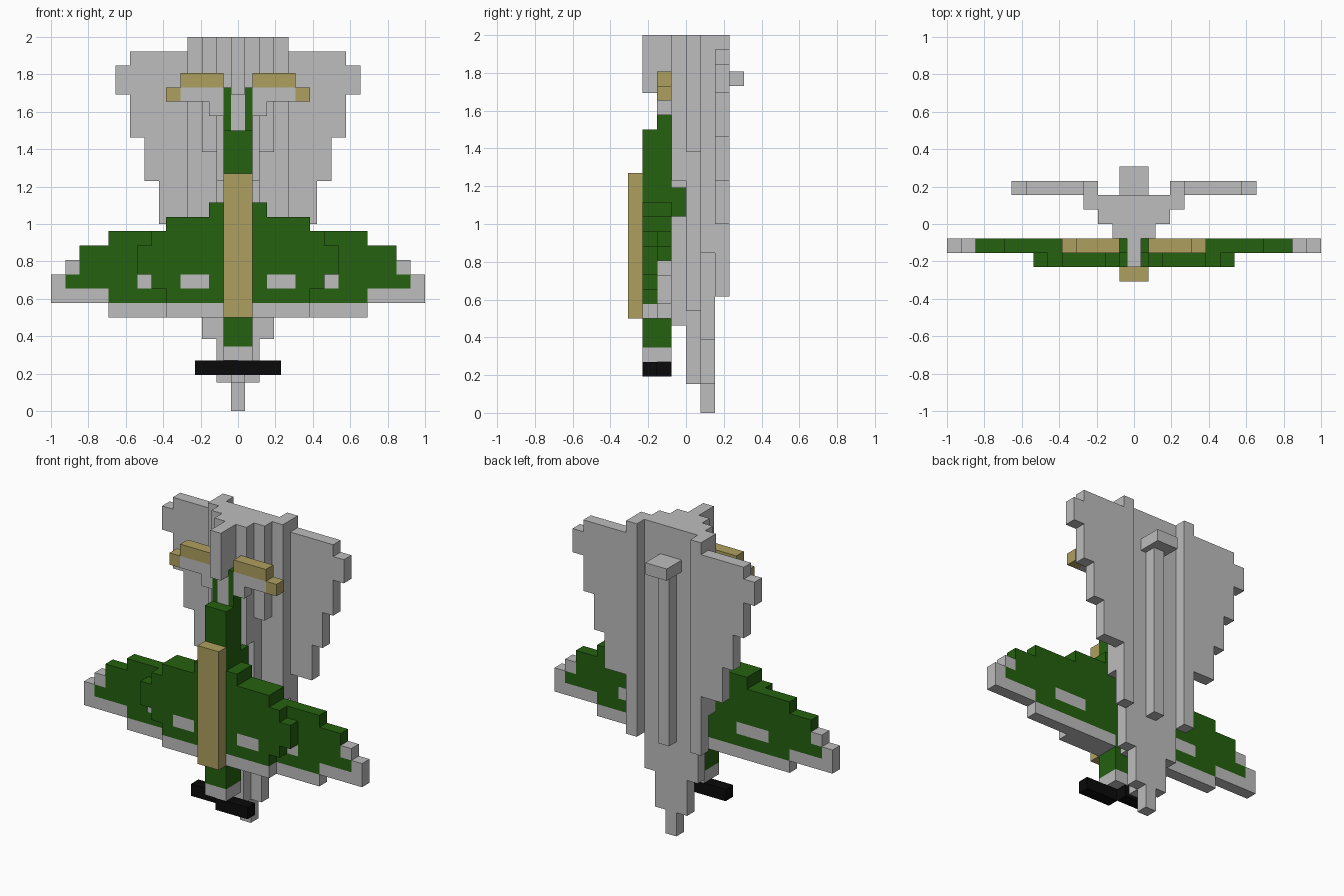
import bpy, bmesh

cube = bpy.data.objects.get("Cube")
if cube:
    bpy.data.objects.remove(cube, do_unlink=True)

U = 1 / 13  # block size


def material(name, rgb):
    m = bpy.data.materials.new(name)
    m.use_nodes = True
    m.diffuse_color = (*rgb, 1)
    m.node_tree.nodes["Principled BSDF"].inputs["Base Color"].default_value = (*rgb, 1)
    return m


MATS = {
    "grey": material("light_grey", (0.51, 0.51, 0.51)),
    "green": material("dark_green", (0.018, 0.12, 0.005)),
    "gold": material("sand_gold", (0.42, 0.35, 0.115)),
    "black": material("black", (0.003, 0.003, 0.003)),
}


def add_box(bm, lo, hi, index):
    v = [bm.verts.new((x * U, y * U, z * U))
         for x in (lo[0], hi[0]) for y in (lo[1], hi[1]) for z in (lo[2], hi[2])]
    for f in ((0, 1, 3, 2), (4, 6, 7, 5), (0, 4, 5, 1),
              (2, 3, 7, 6), (0, 2, 6, 4), (1, 5, 7, 3)):
        bm.faces.new([v[i] for i in f]).material_index = index


def part(name, y0, y1, rows, mirror=True):
    """Rows are (z0, z1, x0, x1, colour) in blocks, mirrored across x = 0."""
    bm = bmesh.new()
    colours = []
    for z0, z1, x0, x1, colour in rows:
        if colour not in colours:
            colours.append(colour)
        i = colours.index(colour)
        if mirror and x0 == 0:
            add_box(bm, (-x1, y0, z0), (x1, y1, z1), i)
        else:
            add_box(bm, (x0, y0, z0), (x1, y1, z1), i)
            if mirror:
                add_box(bm, (-x1, y0, z0), (-x0, y1, z1), i)
    bmesh.ops.recalc_face_normals(bm, faces=bm.faces)
    me = bpy.data.meshes.new(name)
    bm.to_mesh(me)
    bm.free()
    for c in colours:
        me.materials.append(MATS[c])
    ob = bpy.data.objects.new(name, me)
    bpy.context.collection.objects.link(ob)


G, N, S, B = "grey", "green", "gold", "black"

# Jet: stepped delta wings
part("jet_wings", 2, 3, [
    (8, 13, 2.5, 3.5, G), (13, 16, 2.5, 5.5, G), (16, 19, 2.5, 6.5, G),
    (19, 22, 2.5, 7.5, G), (22, 24, 2.5, 8.5, G), (24, 25, 2.5, 7.5, G),
    (25, 26, 2.5, 3.5, G)])
# Jet: body layers widening toward the tail
part("jet_belly", 1, 2, [(0, 2, 0, .5, G), (2, 5, 0, 1.5, G),
                         (5, 11, 0, 2.5, G), (11, 26, 0, 3.5, G)])
part("jet_body", 0, 1, [(2, 7, 0, .5, G), (7, 18, 0, 1.5, G), (18, 26, 0, 2.5, G)])
part("jet_spine", -1, 0, [(6, 16, 0, .5, G), (16, 26, 0, 1.5, G)])
part("jet_keel", 2, 3, [(8, 22.5, 0, .5, G)])
# Jet: tail fin
part("jet_fin_base", -2, -1, [(19.5, 26, 0, .5, G)])
part("jet_fin_edge", -3, -2, [(22, 26, 0, .5, G)])

# Propeller plane: body, canopy strip and rudder tip
part("plane_body_front", -3, -2, [(3.5, 4.5, 0, 1, G), (4.5, 19.5, 0, 1, N)])
part("plane_body_back", -2, -1, [(3.5, 4.5, 0, 1, G), (4.5, 19.5, 0, 1, N),
                                 (19.5, 22.5, .5, 1, N)])
part("plane_body_bulge", -1, 0, [(13.5, 15.5, 0, 1, N)])
part("plane_top_strip", -4, -3, [(6.5, 16.5, 0, 1, S)])
part("plane_rudder_tip", 2, 4, [(22.5, 23.5, 0, 1, G)])

# Propeller plane: outer wing layer with pale edges and markings
part("plane_wings", -2, -1, [
    (6.5, 7.5, 1, 9, G), (7.5, 8.5, 1, 9, N), (7.5, 8.5, 9, 13, G),
    (8.5, 9.5, 1, 4, N), (8.5, 9.5, 4, 7, G), (8.5, 9.5, 7, 12, N),
    (8.5, 9.5, 12, 13, G), (9.5, 10.5, 1, 11, N), (9.5, 10.5, 11, 12, G),
    (10.5, 11.5, 1, 11, N), (11.5, 12.5, 1, 9, N), (12.5, 13.5, 1, 5, N),
    (13.5, 14.5, 1, 2, N)])
# Propeller plane: thick inner wing layer
part("plane_wing_roots", -3, -2, [
    (6.5, 7.5, 1, 5, G), (7.5, 8.5, 1, 5, N),
    (8.5, 9.5, 1, 2, N), (8.5, 9.5, 2, 4, G), (8.5, 9.5, 4, 6, N),
    (9.5, 11.5, 1, 7, N), (11.5, 12.5, 1, 6, N), (12.5, 13.5, 1, 5, N),
    (13.5, 14.5, 1, 2, N)])
# Propeller plane: tailplane
part("plane_tailplane", -2, -1, [
    (20.5, 21.5, 1, 2, G), (21.5, 22.5, 1, 4, G), (21.5, 22.5, 4, 5, S),
    (22.5, 23.5, 1, 4, S)])
# Propeller: two staggered blades
part("propeller_blade_left", -3, -2, [(2.5, 3.5, 0, 3, B)], mirror=False)
part("propeller_blade_right", -2, -1, [(2.5, 3.5, -3, 0, B)], mirror=False)
